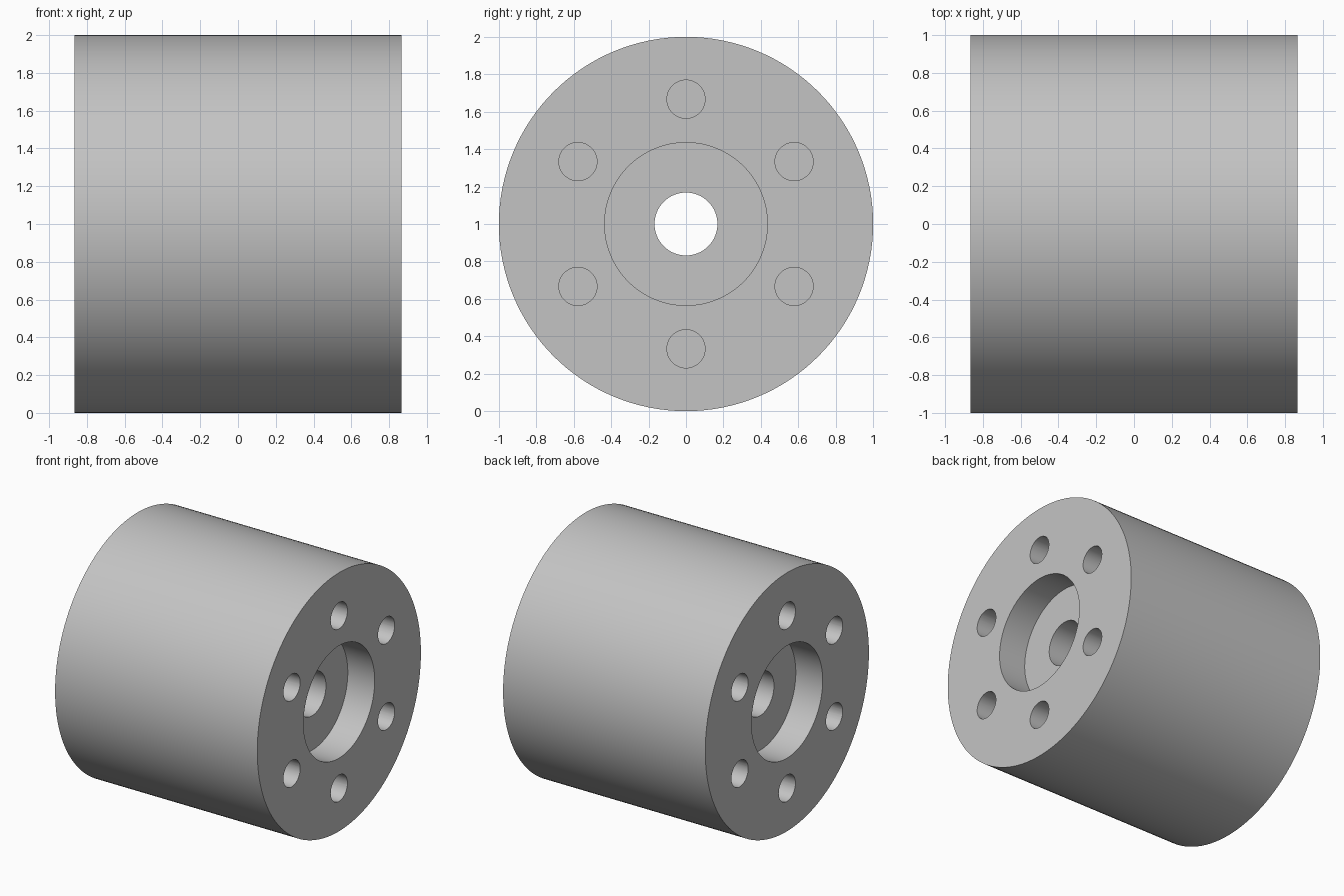
import bpy, bmesh, math
from mathutils import Matrix, Vector

HALF = 0.865           # half length along x
RIM, POCKET, BORE = 1.0, 0.435, 0.168
POCKET_DEPTH = 0.23
HOLE_R, HOLE_DEPTH, CIRCLE_R = 0.102, 0.4, 0.667
CENTRE = Vector((0, 0, 1))

cube = bpy.data.objects.get("Cube")
if cube:
    bpy.data.objects.remove(cube, do_unlink=True)

grey = bpy.data.materials.new("plain grey")
grey.use_nodes = True
colour = (0.55, 0.55, 0.55, 1)
grey.diffuse_color = colour
grey.node_tree.nodes["Principled BSDF"].inputs["Base Color"].default_value = colour


def make_object(name, bm):
    bmesh.ops.recalc_face_normals(bm, faces=bm.faces)
    mesh = bpy.data.meshes.new(name)
    bm.to_mesh(mesh)
    bm.free()
    mesh.materials.append(grey)
    obj = bpy.data.objects.new(name, mesh)
    bpy.context.collection.objects.link(obj)
    return obj


# Drum body: closed section with a pocket at each end, revolved about x
floor = HALF - POCKET_DEPTH
half_section = [(HALF, RIM), (HALF, POCKET), (floor, POCKET), (floor, BORE)]
section = half_section + [(-x, r) for x, r in reversed(half_section)]
bm = bmesh.new()
verts = [bm.verts.new((x, 0, 1 + r)) for x, r in section]
edges = [bm.edges.new((v, verts[i - 1])) for i, v in enumerate(verts)]
bmesh.ops.spin(bm, geom=verts + edges, cent=CENTRE, axis=(1, 0, 0),
               angle=math.tau, steps=128, use_merge=True)
bmesh.ops.remove_doubles(bm, verts=bm.verts, dist=1e-5)
drum = make_object("drum_body", bm)

# Blind bolt holes: six in a ring on each end
bm = bmesh.new()
overshoot = 0.1
for side in (-1, 1):
    for k in range(6):
        a = math.radians(90 + 60 * k)
        x = side * (HALF + (overshoot - HOLE_DEPTH) / 2)
        place = Matrix.Translation((x, CIRCLE_R * math.cos(a), 1 + CIRCLE_R * math.sin(a)))
        bmesh.ops.create_cone(bm, cap_ends=True, segments=48, radius1=HOLE_R, radius2=HOLE_R,
                              depth=HOLE_DEPTH + overshoot,
                              matrix=place @ Matrix.Rotation(math.pi / 2, 4, "Y"))
cutter = make_object("bolt_hole_cutter", bm)
cutter.hide_render = True

cut = drum.modifiers.new("bolt holes", "BOOLEAN")
cut.operation = "DIFFERENCE"
cut.solver = "EXACT"
cut.object = cutter
bpy.ops.object.select_all(action="DESELECT")
drum.select_set(True)
bpy.context.view_layer.objects.active = drum
bpy.ops.object.modifier_apply(modifier=cut.name)
bpy.data.objects.remove(cutter, do_unlink=True)

# Smooth walls with crisp rims
bpy.ops.object.shade_smooth_by_angle(angle=math.radians(30))
